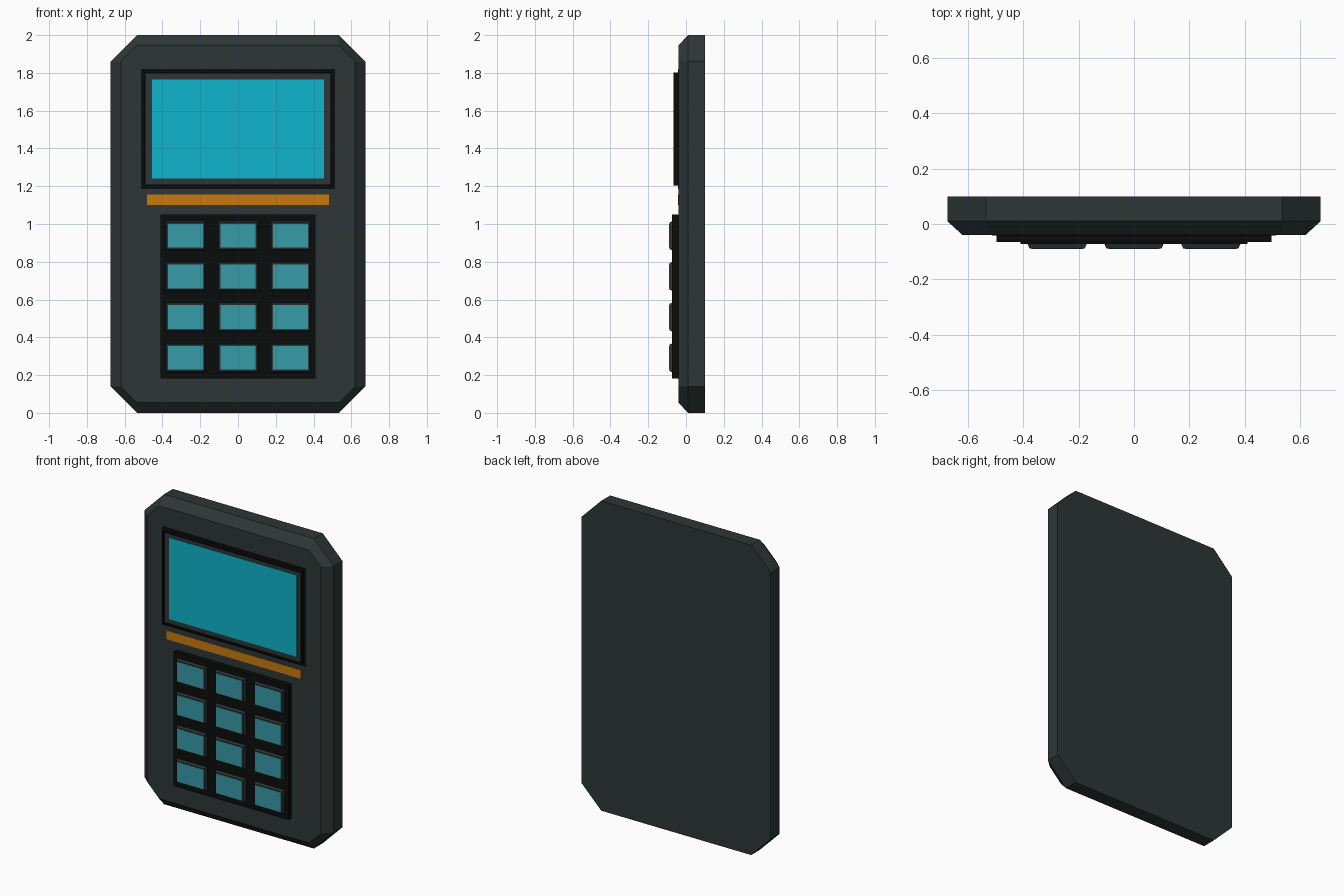
import bpy
import bmesh

cube = bpy.data.objects.get("Cube")
if cube:
    bpy.data.objects.remove(cube, do_unlink=True)


def material(name, rgb):
    mat = bpy.data.materials.new(name)
    mat.use_nodes = True
    mat.diffuse_color = (*rgb, 1)
    mat.node_tree.nodes["Principled BSDF"].inputs["Base Color"].default_value = (*rgb, 1)
    return mat


SLATE = material("slate_casing", (0.027, 0.037, 0.036))
BLACK = material("black_trim", (0.003, 0.0035, 0.0035))
SCREEN = material("cyan_screen", (0.005, 0.46, 0.61))
KEY = material("teal_key", (0.037, 0.325, 0.385))
ORANGE = material("orange_strip", (0.58, 0.195, 0.005))


def outline(half_x, half_z, cut=0.0):
    """Rectangle in x and z, optionally with its corners cut off."""
    if not cut:
        return [(-half_x, -half_z), (half_x, -half_z), (half_x, half_z), (-half_x, half_z)]
    x, z = half_x - cut, half_z - cut
    return [(-x, -half_z), (x, -half_z), (half_x, -z), (half_x, z),
            (x, half_z), (-x, half_z), (-half_x, z), (-half_x, -z)]


def loft(name, sections, mat, centre=(0, 0), closed_ring=False):
    """Join matching outlines, listed as (y, points), into one solid."""
    bm = bmesh.new()
    rings = [[bm.verts.new((x + centre[0], y, z + centre[1])) for x, z in pts]
             for y, pts in sections]
    n = len(rings[0])
    pairs = list(zip(rings, rings[1:]))
    if closed_ring:
        pairs.append((rings[-1], rings[0]))
    else:
        bm.faces.new(rings[0])
        bm.faces.new(rings[-1])
    for a, b in pairs:
        for i in range(n):
            j = (i + 1) % n
            bm.faces.new((a[i], a[j], b[j], b[i]))
    bmesh.ops.recalc_face_normals(bm, faces=bm.faces)
    mesh = bpy.data.meshes.new(name)
    bm.to_mesh(mesh)
    bm.free()
    mesh.materials.append(mat)
    obj = bpy.data.objects.new(name, mesh)
    bpy.context.collection.objects.link(obj)
    return obj


def plate(name, half_x, half_z, back, front, mat, centre):
    shape = outline(half_x, half_z)
    return loft(name, [(back, shape), (front, shape)], mat, centre)


# Casing with cut corners and a sloped front rim
rim = outline(0.675, 1.0, 0.14)
face = outline(0.62, 0.945, 0.085)
loft("casing", [(0.1, rim), (0.01, rim), (-0.04, face)], SLATE, (0, 1))

# Display: flush surround, raised frame, inner border and screen
display = (0, 1.503)
plate("display_surround", 0.514, 0.317, -0.035, -0.042, BLACK, display)
outer, inner = outline(0.497, 0.3), outline(0.49, 0.293)
loft("display_frame", [(-0.035, outer), (-0.065, outer), (-0.065, inner), (-0.035, inner)],
     BLACK, display, closed_ring=True)
plate("display_border", 0.491, 0.294, -0.036, -0.05, SLATE, display)
plate("display_screen", 0.455, 0.263, -0.047, -0.053, SCREEN, display)

# Accent strip below the display
plate("accent_strip", 0.481, 0.028, -0.037, -0.043, ORANGE, (0, 1.128))

# Keypad with a grid of tapered keys
plate("keypad_base", 0.411, 0.433, -0.035, -0.073, BLACK, (0, 0.616))
for row in range(4):
    for col in range(3):
        spot = ((col - 1) * 0.278, 0.938 - row * 0.2155)
        label = f"{row + 1}_{col + 1}"
        loft(f"key_{label}", [(-0.07, outline(0.108, 0.078)), (-0.088, outline(0.1, 0.07))],
             SLATE, spot)
        plate(f"key_face_{label}", 0.093, 0.063, -0.086, -0.09, KEY, spot)
